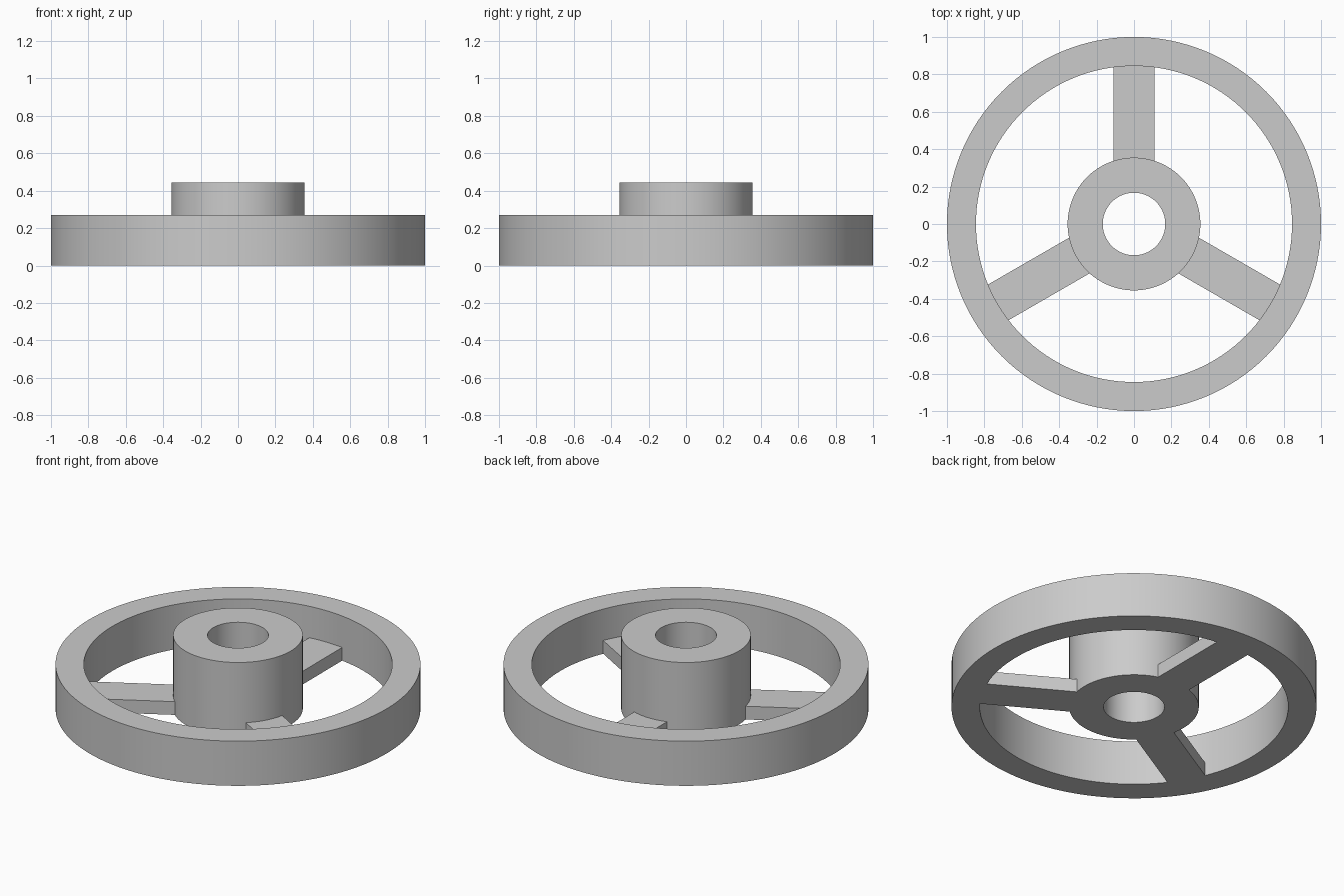
import bpy
import bmesh
import math
from mathutils import Matrix

SEGMENTS = 128
RIM_OUTER, RIM_INNER, RIM_HEIGHT = 1.0, 0.845, 0.27
HUB_OUTER, HUB_BORE, HUB_HEIGHT = 0.355, 0.167, 0.445
SPOKE_WIDTH, SPOKE_HEIGHT = 0.22, 0.08
SPOKE_STEPS = 8
EMBED = 0.003

cube = bpy.data.objects.get("Cube")
if cube:
    bpy.data.objects.remove(cube, do_unlink=True)

grey = bpy.data.materials.new("plain grey")
grey.use_nodes = True
grey.diffuse_color = (0.6, 0.6, 0.6, 1)
grey.node_tree.nodes["Principled BSDF"].inputs["Base Color"].default_value = (0.6, 0.6, 0.6, 1)


def finish(bm, name):
    """Turn a bmesh into a shaded, coloured object."""
    bmesh.ops.recalc_face_normals(bm, faces=bm.faces)
    mesh = bpy.data.meshes.new(name)
    bm.to_mesh(mesh)
    bm.free()
    mesh.materials.append(grey)
    obj = bpy.data.objects.new(name, mesh)
    bpy.context.collection.objects.link(obj)
    bpy.ops.object.select_all(action="DESELECT")
    obj.select_set(True)
    bpy.context.view_layer.objects.active = obj
    bpy.ops.object.shade_smooth_by_angle(angle=math.radians(30))
    return obj


def ring(name, outer, inner, height):
    """Spin a rectangular section about the z axis."""
    bm = bmesh.new()
    section = [(inner, 0), (outer, 0), (outer, height), (inner, height)]
    verts = [bm.verts.new((r, 0, z)) for r, z in section]
    edges = [bm.edges.new((verts[i], verts[i - 1])) for i in range(len(verts))]
    bmesh.ops.spin(bm, geom=verts + edges, cent=(0, 0, 0), axis=(0, 0, 1),
                   angle=math.tau, steps=SEGMENTS, use_merge=True)
    bmesh.ops.remove_doubles(bm, verts=bm.verts, dist=0.0001)
    return finish(bm, name)


def spoke(name, angle):
    """Extrude a bar whose ends follow the hub and the rim."""
    def arc(radius):
        xs = [SPOKE_WIDTH * (i / SPOKE_STEPS - 0.5) for i in range(SPOKE_STEPS + 1)]
        return [(x, math.sqrt(radius ** 2 - x ** 2), 0) for x in xs]

    bm = bmesh.new()
    outline = arc(HUB_OUTER - EMBED) + arc(RIM_INNER + EMBED)[::-1]
    base = bm.faces.new([bm.verts.new(p) for p in outline])
    top = bmesh.ops.extrude_face_region(bm, geom=[base], use_keep_orig=True)["geom"]
    bmesh.ops.translate(bm, verts=[v for v in top if isinstance(v, bmesh.types.BMVert)],
                        vec=(0, 0, SPOKE_HEIGHT))
    bmesh.ops.rotate(bm, verts=bm.verts, cent=(0, 0, 0),
                     matrix=Matrix.Rotation(angle, 3, "Z"))
    return finish(bm, name)


# Outer rim and taller bored hub
ring("rim", RIM_OUTER, RIM_INNER, RIM_HEIGHT)
ring("hub", HUB_OUTER, HUB_BORE, HUB_HEIGHT)

# Three thin spokes, flush with the underside
for i, side in enumerate(("back", "right", "left")):
    spoke(f"{side}_spoke", i * math.tau / 3)
